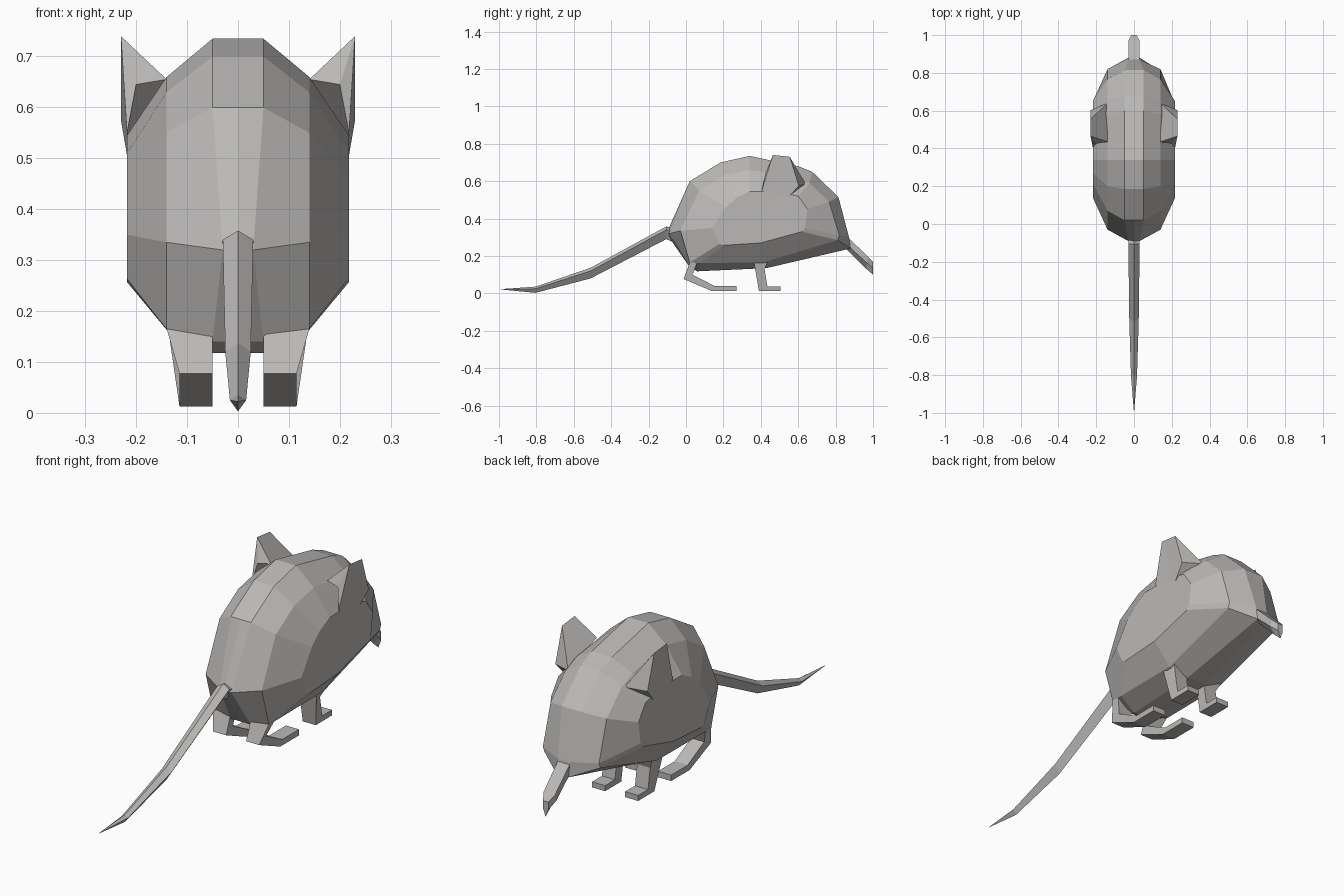
import bpy, bmesh

if "Cube" in bpy.data.objects:
    bpy.data.objects.remove(bpy.data.objects["Cube"])

grey = bpy.data.materials.new("warm grey")
grey.diffuse_color = (0.50, 0.485, 0.47, 1)
grey.use_nodes = True
grey.node_tree.nodes["Principled BSDF"].inputs["Base Color"].default_value = grey.diffuse_color


def make(name, verts, faces):
    mesh = bpy.data.meshes.new(name)
    mesh.from_pydata(verts, [], faces)
    bm = bmesh.new()
    bm.from_mesh(mesh)
    bmesh.ops.recalc_face_normals(bm, faces=bm.faces)
    bm.to_mesh(mesh)
    bm.free()
    mesh.materials.append(grey)
    ob = bpy.data.objects.new(name, mesh)
    bpy.context.collection.objects.link(ob)
    return ob


def loft(name, rings):
    """Skin closed rings of equal length and cap both ends."""
    n = len(rings[0])
    faces = [tuple(range(n)), tuple((len(rings) - 1) * n + i for i in range(n))]
    for r in range(len(rings) - 1):
        for i in range(n):
            j = (i + 1) % n
            faces.append((r * n + i, r * n + j, (r + 1) * n + j, (r + 1) * n + i))
    return make(name, [p for ring in rings for p in ring], faces)


def mirrored(name, verts, faces):
    for side, s in (("right", 1), ("left", -1)):
        make(f"{side}_{name}", [(s * x, y, z) for x, y, z in verts], faces)


# Body: side profiles (y, z) stepped outwards from the spine to the flat flank
spine = [(-.09, .32), (.02, .60), (.185, .70), (.34, .735), (.60, .68), (.675, .65),
         (.815, .515), (.87, .305), (.88, .24), (.43, .135), (.06, .118), (.02, .14)]
shoulder = [(-.03, .335), (.07, .55), (.20, .63), (.34, .66), (.58, .625), (.66, .59),
            (.765, .49), (.82, .31), (.81, .285), (.41, .165), (.08, .163), (.02, .165)]
flank = [(.14, .35), (.215, .46), (.27, .51), (.34, .545), (.50, .545), (.60, .52),
         (.65, .45), (.635, .35), (.62, .33), (.40, .27), (.20, .257), (.18, .265)]
spine_x = [.03] + [.05] * 6 + [.03, .03] + [.05] * 3
mid = [(0, y, z) for y, z in spine]
mid[0] = (0, -.105, .32)
half = [[(x, y, z) for x, (y, z) in zip(spine_x, spine)],
        [(.14, y, z) for y, z in shoulder],
        [(.218, y, z) for y, z in flank]]
other = [[(-x, y, z) for x, y, z in ring] for ring in reversed(half)]
loft("body", other + [mid] + half)


# Tail and snout: kite-shaped sections (y, top, side height, bottom, half width)
def kite_tube(name, sections):
    loft(name, [[(0, y, t), (w, y, m), (0, y, b), (-w, y, m)] for y, t, m, b, w in sections])


kite_tube("tail", [(-.06, .345, .325, .27, .03), (-.105, .358, .34, .29, .03),
                   (-.51, .137, .12, .08, .025), (-.805, .036, .025, .003, .016),
                   (-.99, .023, .022, .021, .001)])
loft("snout", [[(-w, y, t), (w, y, t), (w, y2, m), (0, y2, b), (-w, y2, m)]
               for y, y2, t, m, b, w in ((.86, .86, .305, .26, .235, .03),
                                         (.975, .965, .195, .165, .13, .028),
                                         (1.0, 1.0, .17, .135, .10, .013))])

# Ears: folded wedges standing off the shoulders
ear = [(.23, .465, .74), (.23, .555, .73), (.23, .603, .575), (.14, .435, .655),
       (.14, .64, .585), (.218, .405, .55), (.217, .535, .50), (.20, .425, .645)]
mirrored("ear", ear, [(0, 3, 7), (0, 7, 5), (0, 1, 4, 3), (0, 5, 6), (0, 6, 2, 1),
                      (1, 2, 4), (2, 6, 4), (3, 4, 6, 5, 7)])


# Legs: side outlines (y, z) given width, flaring out at the hip
def leg(name, outline):
    n = len(outline)
    verts = [(.05, y, z) for y, z in outline]
    verts += [(.14 if z > .15 else .115, y, z) for y, z in outline]
    faces = [tuple(range(n)), tuple(range(n, 2 * n))]
    faces += [(i, (i + 1) % n, n + (i + 1) % n, n + i) for i in range(n)]
    mirrored(name, verts, faces)


leg("hind_leg", [(.02, .165), (-.013, .077), (.137, .013), (.27, .013),
                 (.27, .04), (.152, .04), (.035, .10), (.06, .165)])
leg("front_leg", [(.36, .185), (.39, .013), (.505, .013), (.505, .038),
                  (.435, .038), (.42, .13), (.44, .18)])
